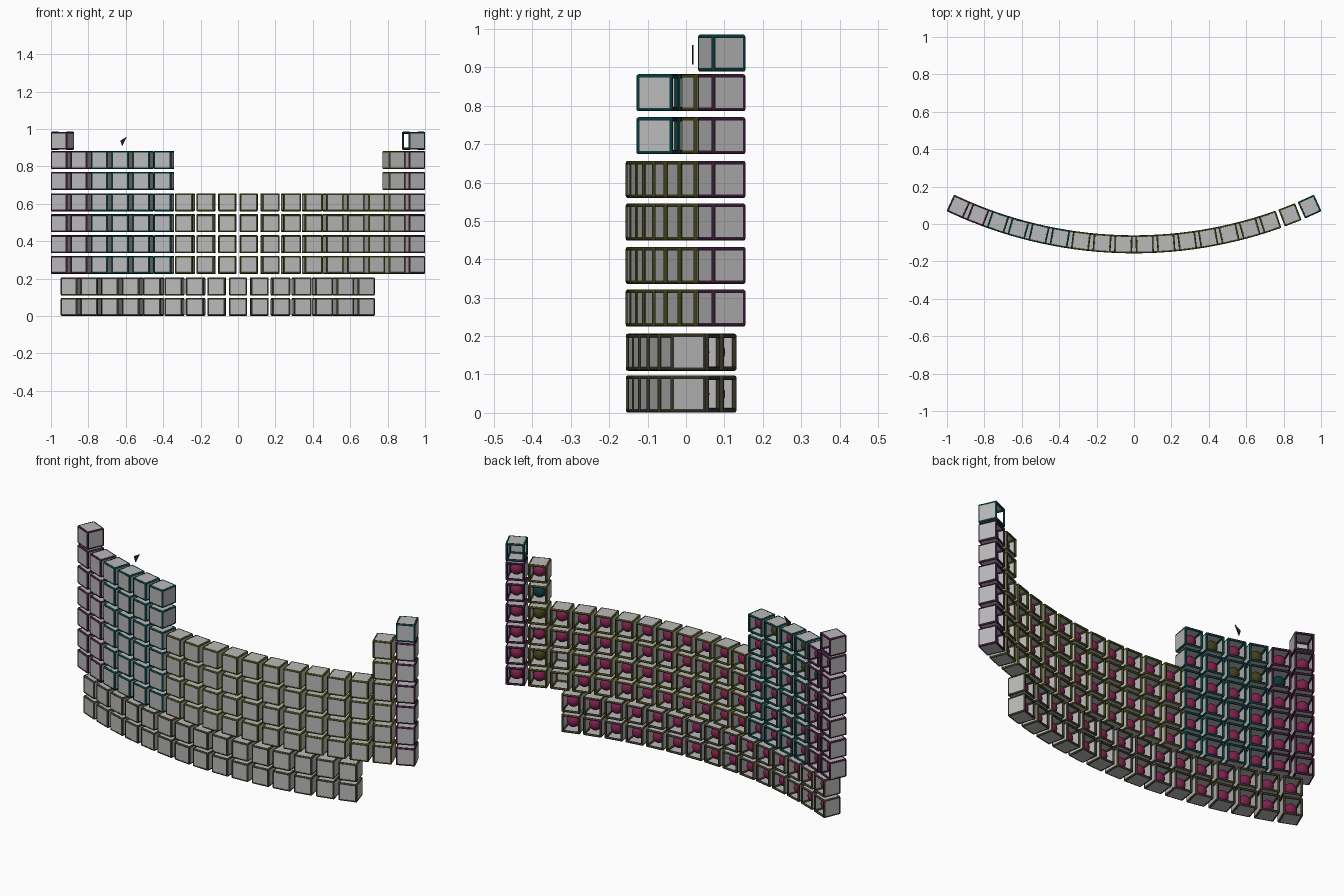
import bpy, bmesh, math
from mathutils import Matrix, Vector

if "Cube" in bpy.data.objects:
    bpy.data.objects.remove(bpy.data.objects["Cube"])

R, STEP, CY = 2.286, math.radians(2.852), 2.1775   # shelf arc
H = 0.0425                                         # half cell to bar centre
BAR = 0.0058
ROWS = [0.049, 0.158, 0.273, 0.384, 0.497, 0.608, 0.722, 0.834, 0.937]


def mat(name, rgb):
    m = bpy.data.materials.new(name)
    m.diffuse_color = (*rgb, 1)
    m.use_nodes = True
    m.node_tree.nodes["Principled BSDF"].inputs["Base Color"].default_value = m.diffuse_color
    return m


grey = mat("panel grey", (0.49, 0.49, 0.49))
olive = mat("olive", (0.05, 0.05, 0.01))
teal = mat("teal", (0.003, 0.04, 0.043))
purple = mat("purple", (0.04, 0.01, 0.035))
brown = mat("brown", (0.04, 0.035, 0.02))
pink = mat("magenta", (0.20, 0.014, 0.07))
black = mat("black", (0.015, 0.015, 0.015))


def finish(bm, name, material):
    bmesh.ops.recalc_face_normals(bm, faces=bm.faces)
    me = bpy.data.meshes.new(name)
    bm.to_mesh(me)
    bm.free()
    me.materials.append(material)
    return me


def box(bm, c, s):
    bmesh.ops.create_cube(bm, size=1, matrix=Matrix.Translation(c) @ Matrix.Diagonal((*s, 1)))


# open-backed box of thin panels, set just inside the frame
def shell_mesh(name, left=True):
    bm = bmesh.new()
    w, t = 2 * H, 0.004
    h = H + 0.0025
    box(bm, (0, -h, 0), (w, t, w))
    box(bm, (0, 0, h), (w, w, t))
    box(bm, (0, 0, -h), (w, w, t))
    box(bm, (h, 0, 0), (t, w, w))
    if left:
        box(bm, (-h, 0, 0), (t, w, w))
    return finish(bm, name, grey)


# twelve round bars along the cell edges, with round corners
def frame_mesh(name, material):
    bm = bmesh.new()
    for axis in range(3):
        rot = [Matrix.Rotation(math.pi / 2, 4, 'Y'), Matrix.Rotation(math.pi / 2, 4, 'X'), Matrix()][axis]
        for a in (-H, H):
            for b in (-H, H):
                c = [a, b]
                c.insert(axis, 0)
                bmesh.ops.create_cone(bm, cap_ends=True, segments=10, radius1=BAR, radius2=BAR,
                                      depth=2 * H, matrix=Matrix.Translation(Vector(c)) @ rot)
    for x in (-H, H):
        for y in (-H, H):
            for z in (-H, H):
                bmesh.ops.create_uvsphere(bm, u_segments=8, v_segments=6, radius=BAR,
                                          matrix=Matrix.Translation((x, y, z)))
    for f in bm.faces:
        f.smooth = len(f.verts) <= 4
    return finish(bm, name, material)


# sphere held in a cell
def ball_mesh(name, material):
    bm = bmesh.new()
    bmesh.ops.create_uvsphere(bm, u_segments=20, v_segments=12, radius=0.032)
    for f in bm.faces:
        f.smooth = True
    return finish(bm, name, material)


shell, open_shell = shell_mesh("cell_shell"), shell_mesh("open_cell_shell", False)
frames = {m: frame_mesh(m.name + "_frame", m) for m in (olive, teal, purple, brown)}
balls = {m: ball_mesh(m.name + "_ball", m) for m in (pink, olive, teal)}


def put(name, me, a, z):
    o = bpy.data.objects.new(name, me)
    o.location = (R * math.sin(a), CY - R * math.cos(a), z)
    o.rotation_euler = (0, 0, a)
    bpy.context.collection.objects.link(o)


def cell(a, z, frame, ball, sh=shell):
    put("cell_panels", sh, a, z)
    put("cell_frame", frames[frame], a, z)
    if ball:
        put("cell_ball", balls[ball], a, z)


# two lower rows, shifted half a cell
for r in (0, 1):
    for i in range(-8, 7):
        cell(i * STEP, ROWS[r], brown, pink)

# main block with stepped ends
for r in range(2, 9):
    for i in range(18):
        if (r >= 6 and 6 <= i <= 15) or (r == 8 and 1 <= i <= 16):
            continue
        frame = purple if i in (0, 1, 17) else teal if i <= 5 else olive
        ball = pink
        if r == 8 or (i == 15 and r < 4):
            ball = None
        elif (i, r) in ((16, 6), (1, 6)):
            ball = teal
        elif (i, r) in ((16, 5), (16, 3), (2, 7), (4, 7), (3, 6), (2, 6)):
            ball = olive
        top_right = (i == 17 and r == 8)
        cell((i - 8.5) * STEP, ROWS[r], teal if top_right else frame, ball,
             open_shell if top_right else shell)

# small floating pointer above the left block
bm = bmesh.new()
vs = [bm.verts.new(p) for p in ((-0.629, 0.016, 0.938), (-0.595, 0.016, 0.958), (-0.620, 0.016, 0.908))]
f = bm.faces.new(vs)
ext = bmesh.ops.extrude_face_region(bm, geom=[f])
bmesh.ops.translate(bm, verts=[v for v in ext["geom"] if isinstance(v, bmesh.types.BMVert)], vec=(0, 0.004, 0))
o = bpy.data.objects.new("pointer", finish(bm, "pointer", black))
bpy.context.collection.objects.link(o)
